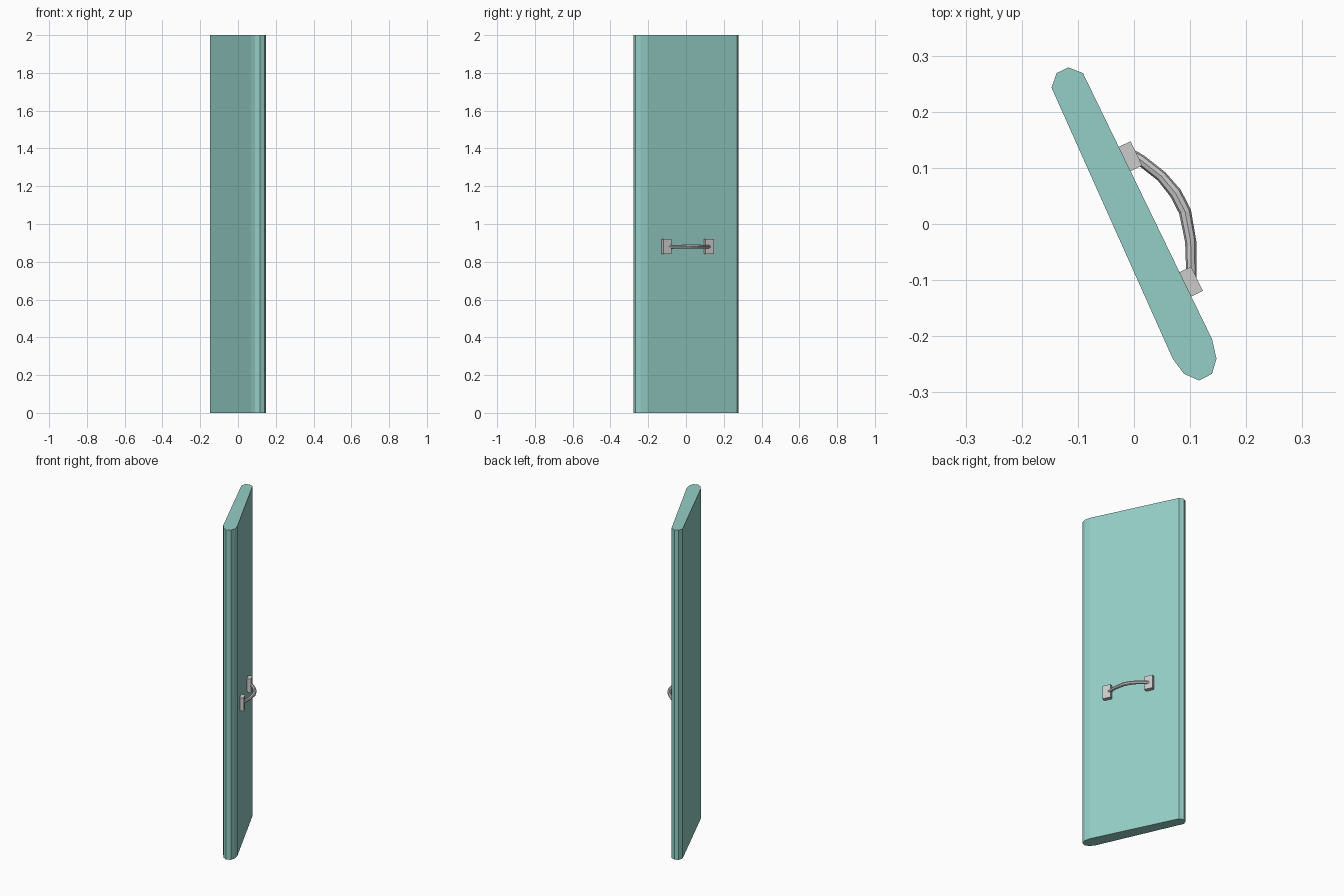
import bpy, bmesh, math
from mathutils import Vector, Matrix

if "Cube" in bpy.data.objects:
    bpy.data.objects.remove(bpy.data.objects["Cube"])

HANDLE_Z = 0.88
ANGLE = math.atan2(-0.474, 0.23)   # direction the door runs in plan


def add_object(name, bm):
    bmesh.ops.recalc_face_normals(bm, faces=bm.faces)
    mesh = bpy.data.meshes.new(name)
    bm.to_mesh(mesh)
    bm.free()
    obj = bpy.data.objects.new(name, mesh)
    bpy.context.collection.objects.link(obj)
    return obj


# Door panel: rounded-end plan profile extruded to full height
profile = [(-0.117, 0.279), (-0.091, 0.269), (0.139, -0.205), (0.147, -0.240),
           (0.139, -0.267), (0.116, -0.279), (0.089, -0.267), (0.069, -0.240),
           (-0.147, 0.243), (-0.138, 0.269)]
bm = bmesh.new()
base = bm.faces.new([bm.verts.new((x, y, 0)) for x, y in profile])
top = bmesh.ops.extrude_face_region(bm, geom=[base])["geom"]
bmesh.ops.translate(bm, vec=(0, 0, 2),
                    verts=[g for g in top if isinstance(g, bmesh.types.BMVert)])
panel = add_object("door_panel", bm)
teal = bpy.data.materials.new("teal")
teal.diffuse_color = (0.30, 0.62, 0.57, 1)
teal.use_nodes = True
teal.node_tree.nodes["Principled BSDF"].inputs["Base Color"].default_value = teal.diffuse_color
panel.data.materials.append(teal)

# Handle mounts: small plates lying against the panel face
for name, x, y in (("upper_mount", -0.007, 0.1205), ("lower_mount", 0.101, -0.103)):
    bm = bmesh.new()
    bmesh.ops.create_cube(bm, size=1, matrix=Matrix.Translation((x, y, HANDLE_Z))
                          @ Matrix.Rotation(ANGLE, 4, "Z")
                          @ Matrix.Diagonal((0.048, 0.025, 0.08, 1)))
    add_object(name, bm)

# Handle grip: bowed bar, eight sided, slightly thicker in the middle
path = [(-0.002, 0.122), (0.012, 0.114), (0.049, 0.085), (0.074, 0.055),
        (0.091, 0.022), (0.101, -0.031), (0.102, -0.087), (0.102, -0.100)]
radii = [0.010, 0.010, 0.010, 0.011, 0.011, 0.010, 0.009, 0.009]
pts = [Vector((x, y, HANDLE_Z)) for x, y in path]
bm = bmesh.new()
rings = []
for i, (p, r) in enumerate(zip(pts, radii)):
    tangent = (pts[min(i + 1, len(pts) - 1)] - pts[max(i - 1, 0)]).normalized()
    side = tangent.cross(Vector((0, 0, 1)))
    rings.append([bm.verts.new(p + side * r * math.cos(a) + Vector((0, 0, r * math.sin(a))))
                  for a in (k * math.tau / 8 for k in range(8))])
for a, b in zip(rings, rings[1:]):
    for k in range(8):
        n = (k + 1) % 8
        bm.faces.new((a[k], a[n], b[n], b[k]))
bm.faces.new(rings[0])
bm.faces.new(rings[-1])
add_object("handle_grip", bm)
